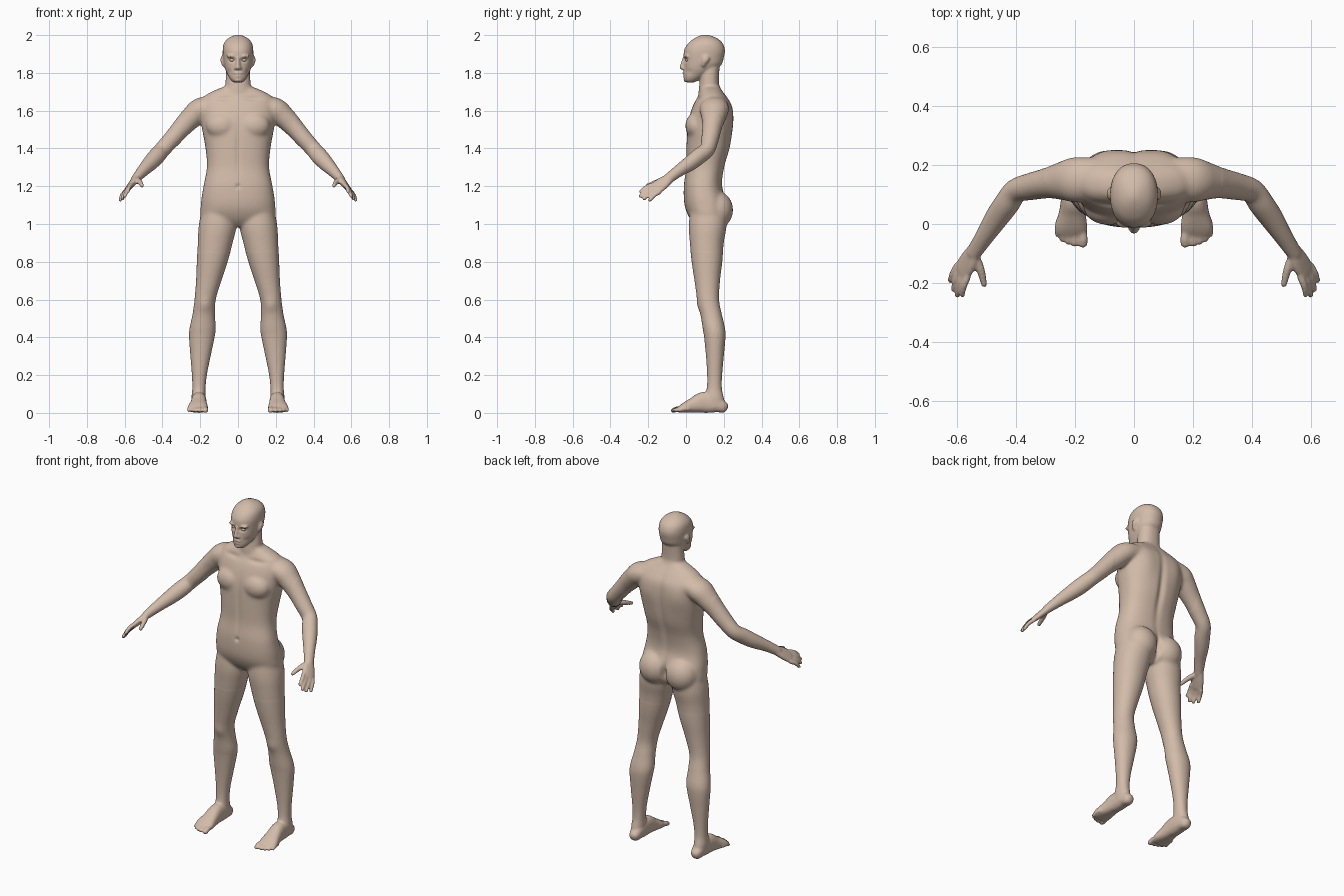
import bpy, bmesh, math
from mathutils import Vector, Matrix

bm = bmesh.new()


def spline(keys, n):
    """Catmull-Rom interpolation of tuples."""
    out = []
    for i in range(len(keys) - 1):
        p = [keys[max(0, min(len(keys) - 1, i + k))] for k in (-1, 0, 1, 2)]
        for j in range(n):
            t = j / n
            out.append([0.5 * (2 * b + (c - a) * t + (2 * a - 5 * b + 4 * c - d) * t * t
                               + (3 * b - a - 3 * c + d) * t ** 3) for a, b, c, d in zip(*p)])
    return out + [list(keys[-1])]


def loft(rings, s=1, sides=32, e=2.2):
    """Skin superellipse rings (centre, u, v); s = -1 mirrors in x."""
    rows = []
    for c, u, v in rings:
        row = []
        for k in range(sides):
            a = 2 * math.pi * k / sides
            ca, sa = math.cos(a), math.sin(a)
            p = c + u * math.copysign(abs(ca) ** (2 / e), ca) + v * math.copysign(abs(sa) ** (2 / e), sa)
            row.append(bm.verts.new((p.x * s, p.y, p.z)))
        rows.append(row)
    for r0, r1 in zip(rows, rows[1:]):
        for k in range(sides):
            m = (k + 1) % sides
            bm.faces.new((r0[k], r0[m], r1[m], r1[k]))
    bm.faces.new(rows[0][::-1])
    bm.faces.new(rows[-1])


def stack(keys, s=1, e=2.2, n=5):
    """Horizontal sections (z, x0, x1, y0, y1)."""
    loft([(Vector(((x0 + x1) / 2, (y0 + y1) / 2, z)), Vector(((x1 - x0) / 2, 0, 0)),
           Vector((0, (y1 - y0) / 2, 0))) for z, x0, x1, y0, y1 in spline(keys, n)], s, 40, e)


def tube(keys, wide=(0, 1, 0), s=1, e=2.0, n=5):
    """Round-ended limb through (x, y, z, width radius, thickness radius)."""
    pts = spline(keys, n)
    rings, wide = [], Vector(wide)
    for i, p in enumerate(pts):
        t = (Vector(pts[min(i + 1, len(pts) - 1)][:3]) - Vector(pts[max(i - 1, 0)][:3])).normalized()
        a = (wide - t * wide.dot(t)).normalized()
        b = t.cross(a)
        r, c = min(p[3], p[4]), Vector(p[:3])
        ring = lambda d, f: (c + t * r * d, a * p[3] * f, b * p[4] * f)
        caps = [(.6, .8), (.85, .53), (.97, .2)]
        if i == 0:
            rings += [ring(-d, f) for d, f in reversed(caps)]
        rings.append(ring(0, 1))
        if i == len(pts) - 1:
            rings += [ring(d, f) for d, f in caps]
    loft(rings, s, 24, e)


def ball(c, r, s=1, target=None):
    m = Matrix.Translation((c[0] * s, c[1], c[2])) @ Matrix.Diagonal((*r, 1))
    bmesh.ops.create_uvsphere(target or bm, u_segments=24, v_segments=16, radius=1, matrix=m)


def sym(rows):
    return [(z, -w, w, a, b) for z, w, a, b in rows]


# torso and neck
stack(sym([(.985, .05, .06, .17), (1.03, .185, .02, .21), (1.10, .197, -.008, .22), (1.2, .183, -.012, .192),
           (1.3, .165, 0, .203), (1.4, .172, .002, .232), (1.5, .19, .006, .247), (1.57, .2, .018, .25),
           (1.63, .2, .038, .242), (1.675, .18, .062, .215), (1.705, .13, .075, .192), (1.725, .08, .08, .18)]), e=2.4)
stack(sym([(1.62, .08, .07, .2), (1.7, .071, .066, .188), (1.75, .066, .072, .174), (1.86, .06, .08, .18)]))

# head
stack(sym([(1.750, .024, .002, .045), (1.765, .04, -.01, .075), (1.80, .06, -.012, .13), (1.84, .074, -.011, .185),
           (1.88, .079, -.012, .2), (1.92, .081, -.01, .206), (1.955, .075, .01, .195), (1.98, .056, .04, .17),
           (1.995, .03, .068, .137), (2.002, .008, .09, .11)]))
tube([(0, -.008, 1.88, .009, .01), (0, -.017, 1.85, .010, .011), (0, -.022, 1.829, .013, .012)], (1, 0, 0))
ball((0, -.01, 1.797), (.024, .009, .007))
ball((0, -.008, 1.783), (.02, .009, .006))
ball((0, 0, 1.763), (.022, .013, .013))

for s in (1, -1):
    # face details, chest and buttocks
    ball((.012, -.015, 1.825), (.009, .011, .008), s)
    ball((.032, .004, 1.888), (.03, .018, .009), s)
    tube([(.080, .108, 1.885, .018, .009), (.084, .10, 1.865, .017, .009), (.078, .09, 1.838, .009, .006)], s=s)
    ball((.085, .052, 1.52), (.085, .056, .07), s)
    ball((.088, .162, 1.075), (.095, .088, .1), s)

    # leg
    stack([(1.13, .03, .18, .03, .2), (1.0, .008, .207, .015, .215), (.9, .028, .213, .02, .2), (.8, .055, .218, .03, .192),
           (.7, .088, .222, .045, .18), (.6, .118, .23, .06, .175), (.52, .122, .241, .077, .19),
           (.45, .118, .256, .088, .206), (.4, .124, .259, .096, .209), (.3, .145, .252, .106, .2),
           (.2, .165, .244, .112, .191), (.13, .172, .242, .11, .19), (.08, .172, .246, .095, .2),
           (.03, .172, .243, .09, .21)], s, 2.1)

    # foot and toes
    tube([(.206, .19, .034, .033, .034), (.206, .15, .05, .038, .05), (.207, .09, .055, .04, .055),
          (.209, .04, .041, .045, .041), (.212, -.005, .028, .054, .028), (.213, -.03, .019, .053, .019)], (1, 0, 0), s, 2.4)
    for x, y, r in ((.173, -.067, .016), (.201, -.068, .012), (.222, -.062, .0115), (.242, -.052, .011), (.259, -.036, .0105)):
        tube([(x + (.213 - x) * .1, y + .05, .022, r, r), (x, y + .02, .02, r, r * .9), (x, y, .013, r, r * .85)], (1, 0, 0), s)

    # arm
    tube([(.12, .152, 1.63, .07, .05), (.195, .15, 1.607, .078, .063), (.242, .146, 1.567, .066, .06),
          (.295, .138, 1.512, .052, .052), (.35, .127, 1.45, .046, .046), (.40, .112, 1.395, .041, .043),
          (.432, .068, 1.358, .042, .045), (.465, .022, 1.322, .040, .041), (.505, -.04, 1.28, .032, .032),
          (.545, -.10, 1.235, .028, .023)], s=s)

    # hand, fingers and thumb
    across = Vector((.54, .6, -.6)).normalized()
    tube([(.54, -.09, 1.24, .028, .02), (.56, -.125, 1.215, .038, .018), (.582, -.16, 1.188, .04, .014)], across, s, 2.3)
    knuckle = Vector((.582, -.160, 1.188))
    for off, tip in ((-.033, (.582, -.240, 1.172)), (-.011, (.598, -.242, 1.148)),
                     (.011, (.611, -.222, 1.134)), (.032, (.622, -.192, 1.126))):
        base = knuckle + across * off
        mid = base.lerp(Vector(tip), .5) + Vector((.004, -.002, .004))
        tube([(*base, .012, .012), (*mid, .0112, .0112), (*tip, .0095, .0095)], across, s)
    tube([(.538, -.11, 1.235, .016, .016), (.52, -.155, 1.222, .014, .014), (.508, -.205, 1.203, .0105, .0105)], across, s)

# fuse all parts into one skin
bmesh.ops.recalc_face_normals(bm, faces=bm.faces)
mesh = bpy.data.meshes.new("body")
bm.to_mesh(mesh)
bm.free()
body = bpy.data.objects.new("body", mesh)
bpy.context.collection.objects.link(body)
bpy.context.view_layer.objects.active = body
body.select_set(True)
rem = body.modifiers.new("fuse", 'REMESH')
rem.mode, rem.voxel_size = 'VOXEL', .006
sm = body.modifiers.new("soften", 'SMOOTH')
sm.factor, sm.iterations = .5, 3
for name in ("fuse", "soften"):
    bpy.ops.object.modifier_apply(modifier=name)

# blend the joints, then push in soft anatomical hollows and swellings
bm = bmesh.new()
bm.from_mesh(body.data)
joints = [v for v in bm.verts if abs(v.co.x) < .3 and .85 < v.co.z < 1.74]
for _ in range(16):
    bmesh.ops.smooth_vert(bm, verts=joints, factor=.5, use_axis_x=True, use_axis_y=True, use_axis_z=True)
bm.normal_update()
marks = [  # centre, radii, depth
    (.031, -.01, 1.868, .017, .03, .010, -.011),   # eye socket
    (.05, .01, 1.805, .015, .04, .016, -.004),     # cheek
    (0, -.015, 1.790, .022, .03, .004, -.004),     # mouth
    (0, .24, 1.4, .02, .06, .22, -.012),           # spine
    (0, .23, 1.06, .013, .07, .06, -.028),         # buttock cleft
    (0, -.01, 1.2, .012, .03, .012, -.008),        # navel
    (0, 0, 1.4, .014, .05, .15, -.006),            # midline
    (.1, .24, 1.56, .05, .06, .08, .007),          # shoulder blade
    (.08, .05, 1.665, .05, .05, .013, -.007),      # collarbone hollow
    (.175, .06, .57, .03, .04, .035, .006),        # kneecap
]
for v in bm.verts:
    d = 0
    for x, y, z, rx, ry, rz, h in marks:
        q = ((abs(v.co.x) - x) / rx) ** 2 + ((v.co.y - y) / ry) ** 2 + ((v.co.z - z) / rz) ** 2
        if q < 9:
            d += h * math.exp(-q)
    v.co += v.normal * d
    v.co.z = max(v.co.z, 0)
bm.to_mesh(body.data)
bm.free()

# eyes
eye_mesh = bpy.data.meshes.new("eyes")
bm = bmesh.new()
for s in (1, -1):
    ball((.031, .009, 1.868), (.014, .012, .009), s, bm)
bm.to_mesh(eye_mesh)
bm.free()
eyes = bpy.data.objects.new("eyes", eye_mesh)
bpy.context.collection.objects.link(eyes)

# skin colour and smooth shading
skin = bpy.data.materials.new("skin")
skin.diffuse_color = (.65, .5, .4, 1)
for o in (body, eyes):
    o.data.materials.append(skin)
    o.data.polygons.foreach_set("use_smooth", [True] * len(o.data.polygons))
